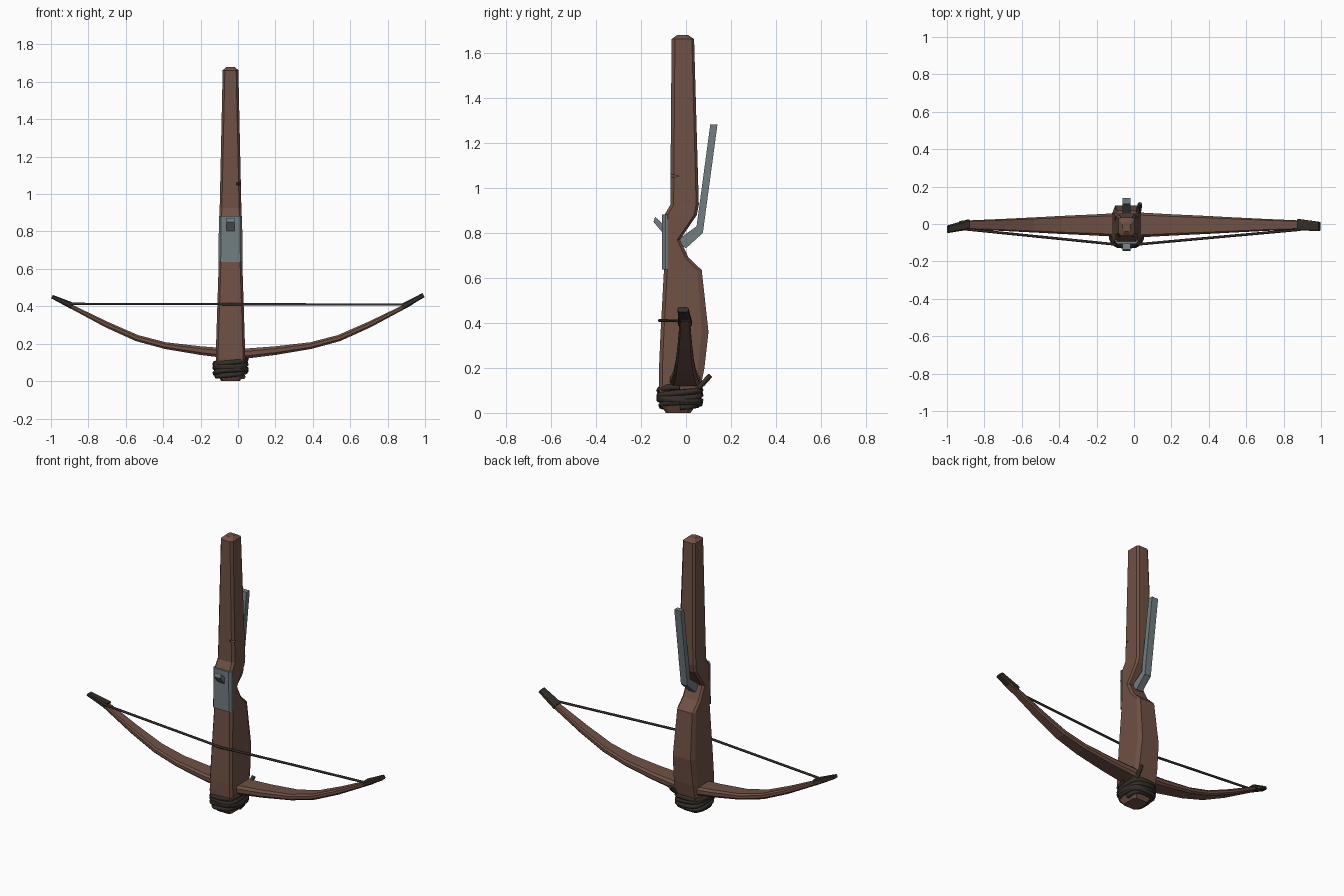
import bpy, bmesh, math
from mathutils import Vector

if "Cube" in bpy.data.objects:
    bpy.data.objects.remove(bpy.data.objects["Cube"])

CX = -0.04  # centre line of the stock


def material(name, rgb):
    m = bpy.data.materials.new(name)
    m.diffuse_color = (*rgb, 1)
    m.use_nodes = True
    m.node_tree.nodes["Principled BSDF"].inputs["Base Color"].default_value = m.diffuse_color
    return m


WOOD = material("brown wood", (0.16, 0.082, 0.058))
STEEL = material("grey steel", (0.17, 0.205, 0.22))
ROPE = material("dark rope", (0.036, 0.028, 0.022))


def loft(name, rings, mat):
    """Skin a list of equal-length point rings and cap both ends."""
    bm = bmesh.new()
    loops = [[bm.verts.new(p) for p in ring] for ring in rings]
    n = len(loops[0])
    for a, b in zip(loops, loops[1:]):
        for i in range(n):
            j = (i + 1) % n
            bm.faces.new((a[i], a[j], b[j], b[i]))
    bm.faces.new(loops[0])
    bm.faces.new(loops[-1])
    bmesh.ops.recalc_face_normals(bm, faces=bm.faces)
    me = bpy.data.meshes.new(name)
    bm.to_mesh(me)
    bm.free()
    me.materials.append(mat)
    ob = bpy.data.objects.new(name, me)
    bpy.context.collection.objects.link(ob)
    return ob


def extrude_x(name, profile, x0, x1, mat):
    """Extrude a (y, z) profile along x."""
    return loft(name, [[(x, y, z) for y, z in profile] for x in (x0, x1)], mat)


def tube(name, points, radius, mat):
    """Low-poly round cord through the points."""
    cu = bpy.data.curves.new(name, 'CURVE')
    cu.dimensions = '3D'
    cu.bevel_depth = radius
    cu.bevel_resolution = 1
    cu.use_fill_caps = True
    sp = cu.splines.new('POLY')
    sp.points.add(len(points) - 1)
    for p, co in zip(sp.points, points):
        p.co = (*co, 1)
    ob = bpy.data.objects.new(name, cu)
    bpy.context.collection.objects.link(ob)
    cu.materials.append(mat)
    bpy.ops.object.select_all(action='DESELECT')
    ob.select_set(True)
    bpy.context.view_layer.objects.active = ob
    bpy.ops.object.convert(target='MESH')
    return ob


def nick(target, profile, x0, x1):
    """Cut a small wedge-shaped nick out of a part."""
    cutter = extrude_x("nick_cutter", profile, x0, x1, WOOD)
    cutter.hide_render = True
    cutter.hide_set(True)
    mod = target.modifiers.new("nick", 'BOOLEAN')
    mod.operation = 'DIFFERENCE'
    mod.solver = 'EXACT'
    mod.object = cutter


# Stock: chamfered sections (z, half width, front y, back y, back chamfer)
sections = [
    (0.0, 0.050, -0.09, 0.02, 0.02), (0.03, 0.068, -0.108, 0.042, 0.025),
    (0.12, 0.079, -0.12, 0.066, 0.03), (0.2, 0.077, -0.12, 0.082, 0.03),
    (0.36, 0.072, -0.113, 0.10, 0.03), (0.635, 0.063, -0.098, 0.07, 0.02),
    (0.69, 0.062, -0.097, 0.012, 0.015), (0.77, 0.061, -0.097, -0.027, 0.012),
    (0.88, 0.060, -0.096, 0.048, 0.012), (0.925, 0.058, -0.07, 0.057, 0.012),
    (1.662, 0.042, -0.064, 0.036, 0.01), (1.68, 0.022, -0.04, 0.01, 0.01)]


def stock_ring(z, h, f, b, cb):
    c, cf = 0.012, 0.015
    pts = [(-h + c, f), (h - c, f), (h, f + cf), (h, b - cb),
           (h - c, b), (-h + c, b), (-h, b - cb), (-h, f + cf)]
    return [(CX + x, y, z) for x, y in pts]


stock = loft("stock", [stock_ring(*s) for s in sections], WOOD)
nick(stock, [(-0.09, 1.045), (-0.09, 1.068), (-0.03, 1.052)], -0.008, 0.05)

# Bow arms: (x, z, half thickness, y half width)
arm = [(0.0, 0.143, 0.028, 0.068), (0.2, 0.163, 0.023, 0.057),
       (0.39, 0.190, 0.018, 0.048), (0.54, 0.230, 0.017, 0.040),
       (0.70, 0.301, 0.016, 0.032), (0.93, 0.418, 0.010, 0.022)]


def bow_rings(side):
    rings = []
    for i, (x, z, t, w) in enumerate(arm):
        a, b = arm[max(i - 1, 0)], arm[min(i + 1, len(arm) - 1)]
        d = Vector((b[0] - a[0], b[1] - a[1])).normalized()
        if i == 0:
            d = Vector((1, 0))
        k = 0.45
        prof = [(-w, -t * k), (-w * 0.8, -t), (w * 0.8, -t), (w, -t * k),
                (w, t * k), (w * 0.8, t), (-w * 0.8, t), (-w, t * k)]
        rings.append([(side * (x - v * d.y), -0.005 + y, z + v * d.x) for y, v in prof])
    return rings


loft("bow", bow_rings(-1)[:0:-1] + bow_rings(1), WOOD)

# Leather tip sleeves: start and end as (x, y, z, half y, half thickness)
for name, ends in (
        ("right_bow_tip", [(0.878, -0.004, 0.397, 0.031, 0.016), (0.992, -0.013, 0.460, 0.024, 0.012)]),
        ("left_bow_tip", [(-0.885, -0.003, 0.402, 0.027, 0.018), (-0.995, -0.028, 0.452, 0.020, 0.010)])):
    s = 1 if ends[0][0] > 0 else -1
    nx, nz = -0.48 * s, 0.88
    loft(name, [[(x + v * t * nx, y + u * w, z + v * t * nz)
                 for u, v in ((-1, -0.6), (-0.7, -1), (0.7, -1), (1, -0.6),
                              (1, 0.6), (0.7, 1), (-0.7, 1), (-1, 0.6))]
                for x, y, z, w, t in ends], ROPE)

# Bow string, running across the front of the stock
tube("bow_string", [(-0.90, -0.028, 0.413), (-0.11, -0.108, 0.412), (-0.04, -0.118, 0.411),
                    (0.03, -0.108, 0.411), (0.89, -0.03, 0.409)], 0.007, ROPE)

# Rope wrapped round the foot of the stock
turns, steps = 5, 16
wrap = []
for i in range(turns * steps + 1):
    f = i / (turns * steps)
    a = 2 * math.pi * i / steps
    c, s = math.cos(a), math.sin(a)
    grow = min(1.0, 0.80 + 0.7 * f)
    px = math.copysign(abs(c) ** 0.6, c) * 0.083 * grow
    py = math.copysign(abs(s) ** 0.6, s) * 0.091 * grow
    wrap.append((CX + px, -0.027 + py, 0.024 + 0.083 * f + 0.008 * math.sin(a + 1.3 * f * 6)))
tube("rope_wrap", wrap, 0.0145, ROPE)
tube("rope_end", [(0.02, 0.045, 0.105), (0.028, 0.075, 0.13), (0.032, 0.108, 0.167)], 0.012, ROPE)

# Steel plate on the front, following the chamfers of the stock
plate = []
for z, h in ((0.637, 0.0645), (0.882, 0.0620)):
    pts = [(-h, -0.083), (-h, -0.092), (-h + 0.012, -0.106), (h - 0.012, -0.106),
           (h, -0.092), (h, -0.083)]
    plate.append([(CX + x, y, z) for x, y in pts])
steel_plate = loft("lock_plate", plate, STEEL)

# String catch standing out of the plate
extrude_x("string_catch", [(-0.095, 0.79), (-0.145, 0.85), (-0.137, 0.872),
                           (-0.108, 0.845), (-0.095, 0.845)], CX - 0.022, CX + 0.022, STEEL)

# Trigger lever, bent into the notch at the back
extrude_x("trigger_lever", [(-0.03, 0.75), (0.0, 0.732), (0.075, 0.80), (0.14, 1.283),
                            (0.108, 1.283), (0.047, 0.83), (-0.03, 0.775)],
          CX - 0.022, CX + 0.022, STEEL)
